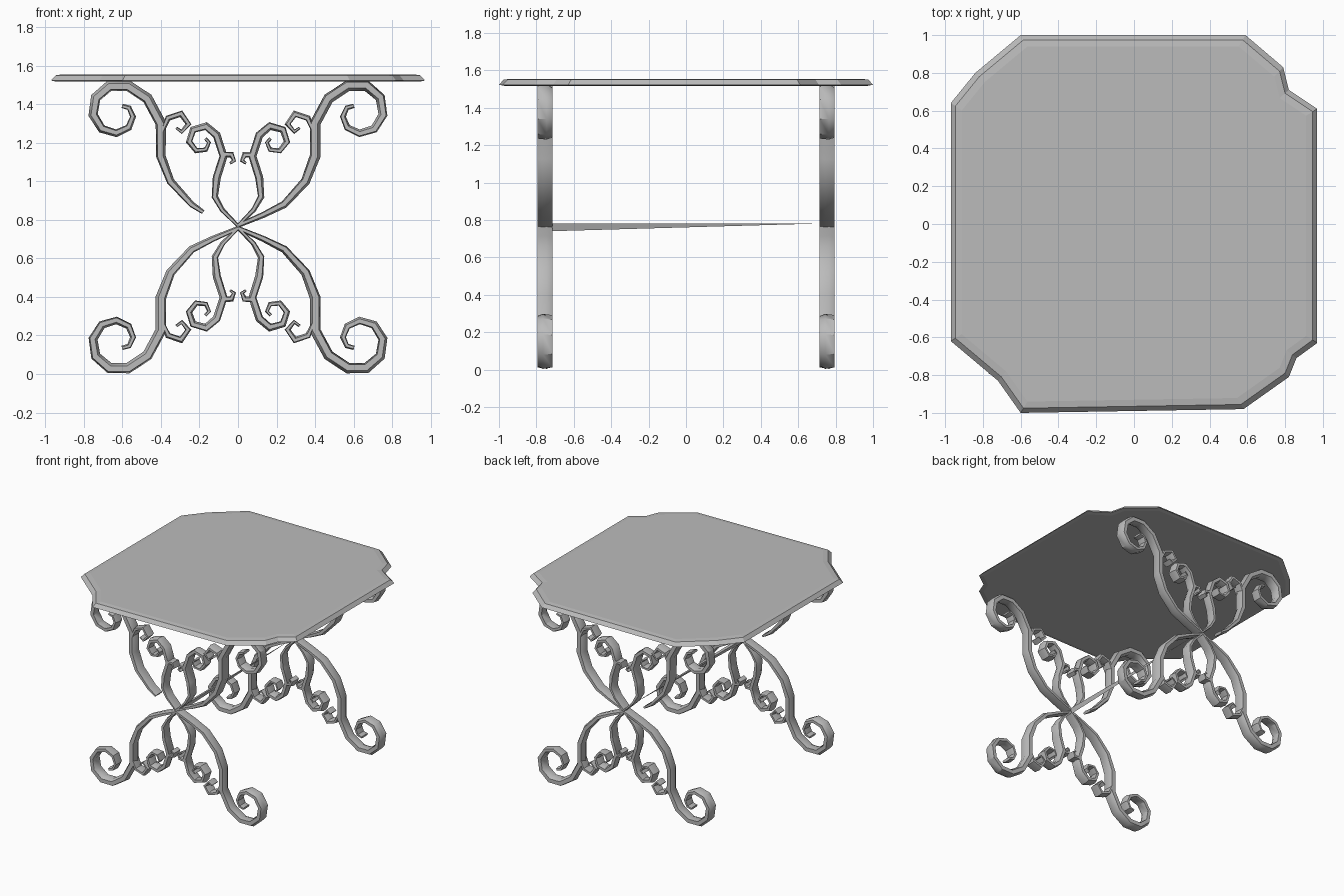
import bpy
import bmesh
from math import cos, sin, radians
from mathutils import Vector

cube = bpy.data.objects.get("Cube")
if cube:
    bpy.data.objects.remove(cube, do_unlink=True)

grey = bpy.data.materials.new("plain_grey")
grey.use_nodes = True
grey.diffuse_color = (0.5, 0.5, 0.5, 1)
grey.node_tree.nodes["Principled BSDF"].inputs["Base Color"].default_value = grey.diffuse_color


def finish(name, bm, smooth_angle=None):
    """Turn a bmesh into a named object with the shared material."""
    bmesh.ops.recalc_face_normals(bm, faces=bm.faces)
    mesh = bpy.data.meshes.new(name)
    bm.to_mesh(mesh)
    bm.free()
    mesh.materials.append(grey)
    obj = bpy.data.objects.new(name, mesh)
    bpy.context.collection.objects.link(obj)
    if smooth_angle:
        bpy.ops.object.select_all(action="DESELECT")
        obj.select_set(True)
        bpy.context.view_layer.objects.active = obj
        bpy.ops.object.shade_smooth_by_angle(angle=smooth_angle)


def bridge(bm, rings):
    """Skin a series of closed rings and cap both ends."""
    for a, b in zip(rings, rings[1:]):
        n = len(a)
        for i in range(n):
            j = (i + 1) % n
            bm.faces.new((a[i], a[j], b[j], b[i]))
    bm.faces.new(rings[0])
    bm.faces.new(rings[-1])


def curl(centre, radius, start, end, steps):
    """Coarse spiral that tightens towards its end; angles in degrees."""
    points = []
    for i in range(steps + 1):
        t = i / steps
        angle = radians(start + (end - start) * t)
        r = radius * (1 - 0.75 * t * t)
        points.append((centre[0] + r * cos(angle), centre[1] + r * sin(angle)))
    return points


# Half of the bar's six-sided section: (share of half width, depth)
HALF_SECTION = [(-0.45, -0.04), (0.7, -0.04), (1, 0.01)]
SECTION = HALF_SECTION + [(-s, -d) for s, d in HALF_SECTION]


def ribbon(name, path, y, width):
    """Flat wrought bar along a path in the x-z plane, thin at both ends."""
    bm = bmesh.new()
    pts = [Vector(p) for p in path]
    last = len(pts) - 1
    rings = []
    for i, p in enumerate(pts):
        before = pts[max(i - 1, 0)]
        after = pts[min(i + 1, last)]
        along = ((p - before).normalized() + (after - p).normalized()).normalized()
        across = Vector((-along.y, along.x))
        t = i / last
        half = width * (0.4 + 0.6 * min(1, 4 * t, 2 * (1 - t)))
        rings.append([bm.verts.new((p.x + across.x * half * s, y + d,
                                    p.y + across.y * half * s))
                      for s, d in SECTION])
    bridge(bm, rings)
    finish(name, bm, 0.7)


# Scrolls of one quarter of a frame: stem points, then a curl, and a half width
STEM_FOOT = (0, 0.77)
ARM = [STEM_FOOT, (0.13, 0.825), (0.24, 0.88), (0.35, 1), (0.4, 1.13),
       (0.4, 1.3), (0.47, 1.43)] + curl((0.62, 1.36), 0.145, 110, -240, 9)
INNER = [STEM_FOOT, (0.08, 0.85), (0.12, 0.92), (0.11, 1.02),
         (0.075, 1.13)] + curl((0.185, 1.21), 0.08, 158, -220, 7)
BUD = [(0.4, 1.24)] + curl((0.31, 1.29), 0.065, 35, 310, 4)
HOOK = [(0.09, 1.16)] + curl((0.05, 1.1), 0.045, 60, 220, 3)
SCROLLS = {"main_scroll": (ARM, 0.028), "inner_scroll": (INNER, 0.021),
           "bud": (BUD, 0.018), "hook": (HOOK, 0.016)}
MIRROR_SUM = 1.527

# Front and back frames; the right upper arm stops short of the centre
for end, y in (("front", -0.755), ("back", 0.755)):
    for hand, side in (("left", 1), ("right", -1)):
        for level in ("upper", "lower"):
            for part, (path, width) in SCROLLS.items():
                if part == "main_scroll" and level == "upper" and hand == "right":
                    path = [(0.18, 0.84)] + path[2:]
                placed = [(side * x, z if level == "upper" else MIRROR_SUM - z)
                          for x, z in path]
                ribbon(f"{end}_{hand}_{level}_{part}", placed, y, width)

# Tapering stretcher between the frames
bm = bmesh.new()
base = [bm.verts.new((x, -0.72, z)) for x, z in ((-0.012, 0.775), (0.012, 0.78), (0, 0.74))]
tip = bm.verts.new((0, 0.68, 0.78))
bm.faces.new(base)
for i in range(3):
    bm.faces.new((base[i], base[(i + 1) % 3], tip))
finish("stretcher", bm)

# Table top: notched outline with a sloping rim
OUTLINE = [(-0.6, -1), (0.58, -0.98), (0.82, -0.81), (0.86, -0.71), (0.97, -0.63),
           (0.97, 0.61), (0.82, 0.71), (0.79, 0.83), (0.59, 1), (-0.6, 1),
           (-0.84, 0.8), (-0.97, 0.64), (-0.97, -0.62), (-0.72, -0.83)]
bm = bmesh.new()
rings = [[bm.verts.new((x * k, y * k, z)) for x, y in OUTLINE]
         for k, z in ((0.97, 1.517), (1, 1.523), (0.975, 1.55), (0.94, 1.555))]
bridge(bm, rings)
finish("table_top", bm)
